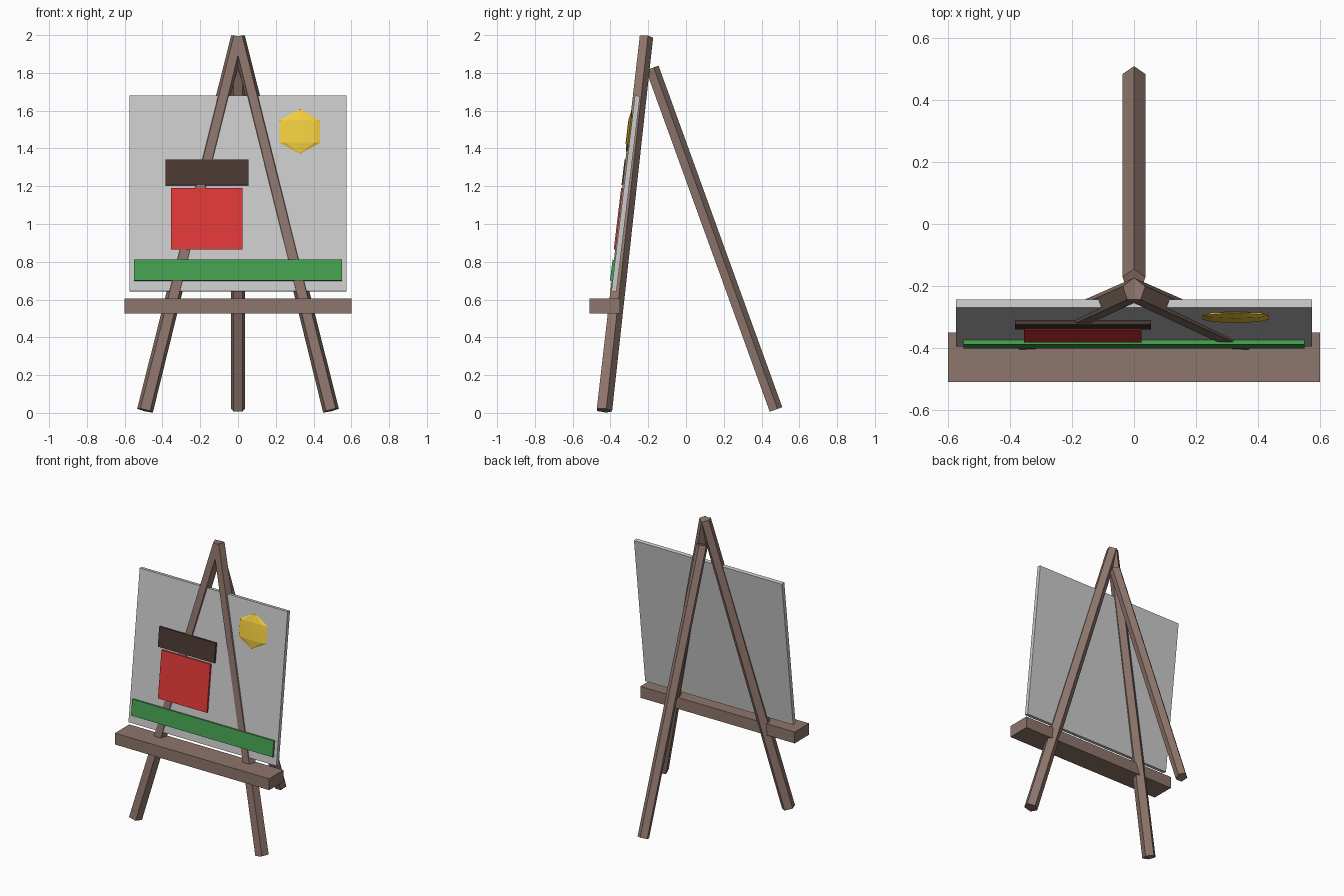
import bpy, bmesh, math
from mathutils import Vector, Matrix

if "Cube" in bpy.data.objects:
    bpy.data.objects.remove(bpy.data.objects["Cube"])

TILT = -0.12  # lean of the canvas, radians about x


def material(name, rgb):
    m = bpy.data.materials.new(name)
    m.diffuse_color = (*rgb, 1)
    m.use_nodes = True
    m.node_tree.nodes["Principled BSDF"].inputs["Base Color"].default_value = m.diffuse_color
    return m


WOOD = material("wood", (0.27, 0.18, 0.15))
DARK = material("dark_brown", (0.07, 0.04, 0.033))
RED = material("red", (0.75, 0.04, 0.04))
GREEN = material("green", (0.06, 0.35, 0.08))
YELLOW = material("yellow", (0.9, 0.62, 0.05))


def finish(name, bm, mat=None):
    bmesh.ops.recalc_face_normals(bm, faces=bm.faces)
    me = bpy.data.meshes.new(name)
    bm.to_mesh(me)
    bm.free()
    ob = bpy.data.objects.new(name, me)
    bpy.context.collection.objects.link(ob)
    if mat:
        me.materials.append(mat)
    return ob


def leg(name, bottom, top, r_bottom, r_top):
    """Five-sided pole between two points, one edge facing backwards."""
    bottom, top = Vector(bottom), Vector(top)
    d = (top - bottom).normalized()
    back = (Vector((0, 1, 0)) - d * d.y).normalized()
    side = back.cross(d)
    bm = bmesh.new()
    rings = []
    for c, r in ((bottom, r_bottom), (top, r_top)):
        angles = [math.pi / 2 + i * math.tau / 5 for i in range(5)]
        rings.append([bm.verts.new(c + r * (side * math.cos(a) + back * math.sin(a)))
                      for a in angles])
    for i in range(5):
        j = (i + 1) % 5
        bm.faces.new((rings[0][i], rings[0][j], rings[1][j], rings[1][i]))
    for ring in rings:
        bm.faces.new(ring)
    return finish(name, bm, WOOD)


def box(name, center, size, mat=None, tilt=0.0):
    bm = bmesh.new()
    bmesh.ops.create_cube(bm, size=1)
    bm.transform(Matrix.Translation(center) @ Matrix.Rotation(tilt, 4, 'X')
                 @ Matrix.Diagonal((*size, 1)))
    return finish(name, bm, mat)


def canvas_y(z):
    """y of the canvas front face at height z."""
    return -0.395 + 0.1206 * (z - 0.645)


def panel(name, x0, x1, z0, z1, front, back, mat=None):
    """Leaning slab; front and back are y offsets from the canvas front."""
    z = (z0 + z1) / 2
    return box(name, (( x0 + x1) / 2, canvas_y(z) + (front + back) / 2, z),
               (x1 - x0, back - front, (z1 - z0) / math.cos(TILT)), mat, TILT)


# Tripod legs
for s, label in ((-1, "left"), (1, "right")):
    leg("front_leg_" + label, (s * 0.492, -0.436, 0.013), (0, -0.213, 1.99), 0.045, 0.039)
leg("back_leg", (0, 0.473, 0.017), (0, -0.182, 1.825), 0.039, 0.039)

# Ledge and canvas
box("tray", (0, -0.43, 0.565), (1.2, 0.16, 0.08), WOOD)
panel("canvas", -0.575, 0.575, 0.643, 1.679, 0, 0.027)

# Painted shapes in relief
panel("painted_grass", -0.55, 0.55, 0.70, 0.81, -0.014, 0.002, GREEN)
panel("painted_house", -0.355, 0.025, 0.865, 1.19, -0.014, 0.002, RED)
panel("painted_roof", -0.385, 0.055, 1.205, 1.34, -0.014, 0.002, DARK)

# Sun: flattened coarse sphere
bm = bmesh.new()
bmesh.ops.create_uvsphere(bm, u_segments=8, v_segments=3, radius=1)
bm.transform(Matrix.Translation((0.328, canvas_y(1.49) - 0.008, 1.49))
             @ Matrix.Rotation(TILT, 4, 'X') @ Matrix.Diagonal((0.124, 0.013, 0.12, 1)))
finish("painted_sun", bm, YELLOW)
